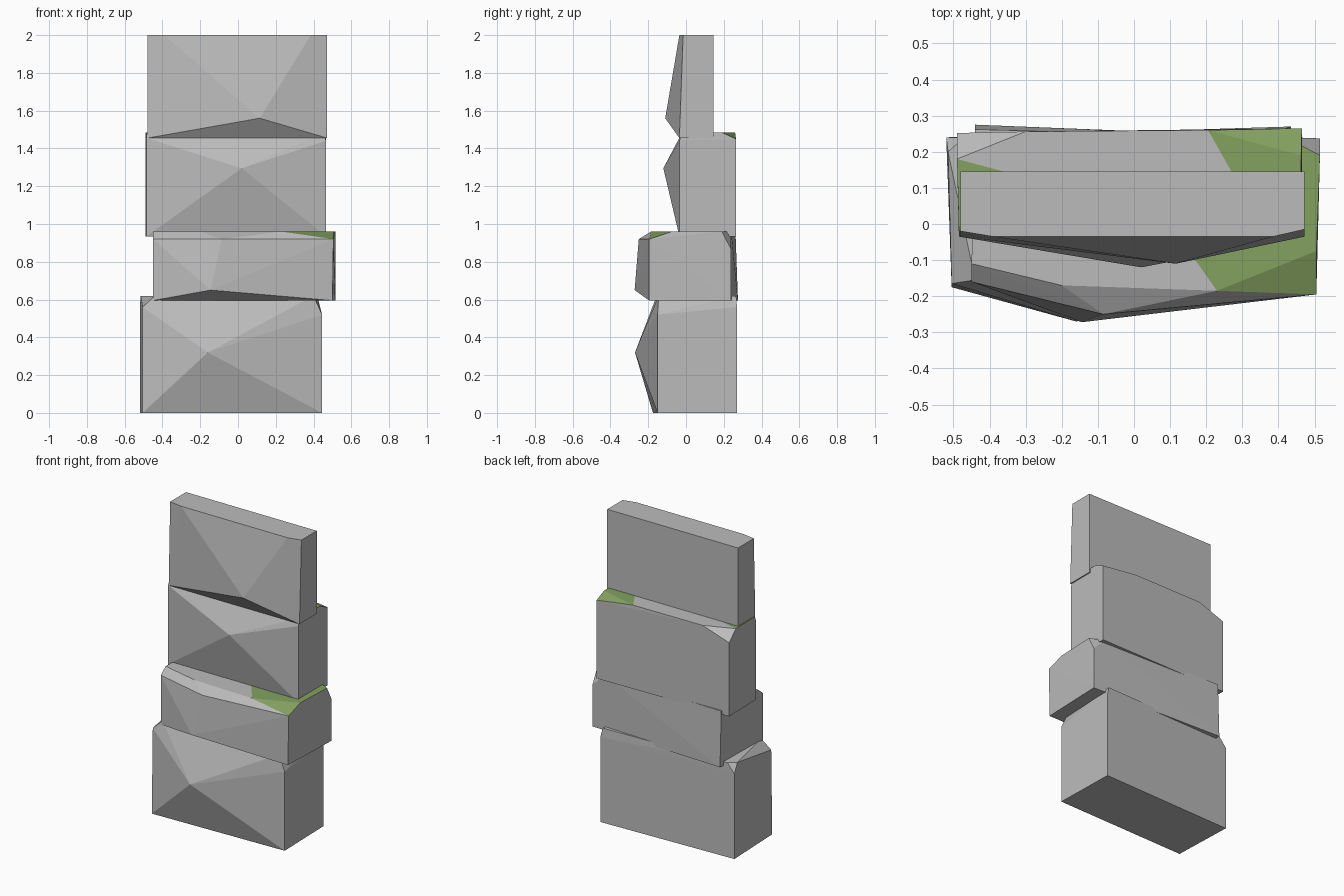
import bpy
import bmesh
from mathutils import Vector

cube = bpy.data.objects.get("Cube")
if cube:
    bpy.data.objects.remove(cube, do_unlink=True)


def material(name, rgb):
    mat = bpy.data.materials.new(name)
    mat.use_nodes = True
    color = (*rgb, 1)
    mat.diffuse_color = color
    bsdf = next(n for n in mat.node_tree.nodes if n.type == 'BSDF_PRINCIPLED')
    bsdf.inputs["Base Color"].default_value = color
    return mat


stone = material("stone grey", (0.5, 0.5, 0.5))
moss = material("moss green", (0.23, 0.36, 0.117))


def stone_block(name, points, moss_lines=()):
    """Convex rough stone; each moss line (point, direction) greens the flat top beyond it."""
    bm = bmesh.new()
    for p in points:
        bm.verts.new(p)
    hull = bmesh.ops.convex_hull(bm, input=bm.verts[:])
    spare = [v for v in bm.verts if not v.link_faces]
    bmesh.ops.delete(bm, geom=spare, context='VERTS')
    bmesh.ops.recalc_face_normals(bm, faces=bm.faces[:])
    bmesh.ops.dissolve_limit(bm, angle_limit=0.01, verts=bm.verts[:], edges=bm.edges[:])

    def top_faces():
        bm.normal_update()
        return [f for f in bm.faces if f.normal.z > 0.85]

    for point, direction in moss_lines:
        faces = top_faces()
        edges = {e for f in faces for e in f.edges}
        verts = {v for f in faces for v in f.verts}
        bmesh.ops.bisect_plane(bm, geom=faces + list(edges) + list(verts), dist=0.0005,
                               plane_co=point, plane_no=direction)
    for f in top_faces():
        c = f.calc_center_median()
        f.material_index = int(any((c - Vector(p)).dot(Vector(d)) > 0 for p, d in moss_lines))

    mesh = bpy.data.meshes.new(name)
    bm.to_mesh(mesh)
    bm.free()
    mesh.materials.append(stone)
    mesh.materials.append(moss)
    obj = bpy.data.objects.new(name, mesh)
    bpy.context.collection.objects.link(obj)


def ring(corners, z):
    return [(x, y, z) for x, y in corners]


# Bottom block: pointed front, chipped upper corners
stone_block("bottom_stone",
            ring([(-.505, -.175), (.445, -.15), (.435, .27), (-.52, .24)], 0)
            + ring([(-.44, -.155), (.4, -.145), (.42, .265), (-.47, .24), (-.515, .2)], .62)
            + [(-.16, -.27, .32), (-.505, -.165, .56), (.445, -.15, .52),
               (.435, .27, .56), (-.52, .24, .56)])

# Second block: ridge on the front, mossy right corner
stone_block("second_stone",
            ring([(-.45, -.16), (.5, -.195), (.515, .237), (-.44, .275)], .595)
            + ring([(-.45, -.11), (-.2, -.17), (.23, -.185), (.505, -.075),
                    (.515, .19), (.42, .24), (-.44, .262)], .96)
            + [(-.145, -.272, .65), (-.085, -.25, .92), (.505, -.195, .92),
               (-.45, -.16, .92), (.515, .237, .87)],
            [((.23, -.185, .96), (.085, .06, 0))])

# Third block: pointed front, chipped back corners, moss on both ends
stone_block("third_stone",
            ring([(-.485, -.035), (.465, -.035), (.465, .265), (-.49, .252)], .935)
            + ring([(-.485, -.02), (.46, -.02), (.463, .19), (.205, .26),
                    (-.3, .256), (-.49, .18)], 1.485)
            + [(.02, -.12, 1.295), (-.485, -.035, 1.455), (.465, -.035, 1.44),
               (.465, .265, 1.45), (-.49, .252, 1.42)],
            [((.205, .26, 1.485), (.115, .065, 0)),
             ((-.49, .18, 1.485), (-.035, -.13, 0))])

# Top block: slim slab with a low pointed front
stone_block("top_stone",
            ring([(-.48, -.035), (.472, -.035), (.472, .145), (-.48, .145)], 1.455)
            + ring([(-.48, -.02), (-.39, -.035), (.385, -.035), (.472, -.015),
                    (.472, .145), (-.48, .145)], 2)
            + [(.115, -.11, 1.56)])
